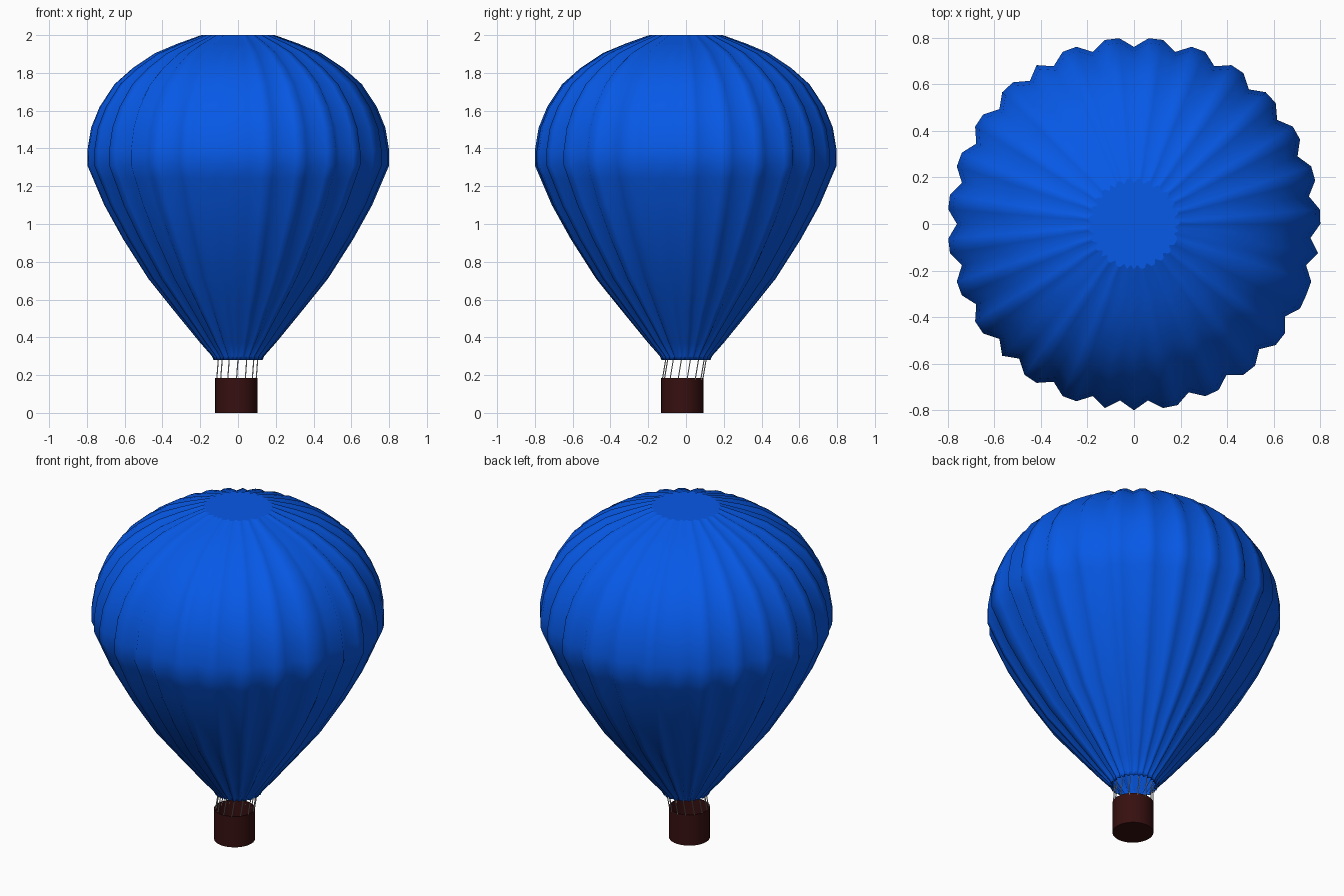
import bpy, bmesh, math
from mathutils import Vector

if "Cube" in bpy.data.objects:
    bpy.data.objects.remove(bpy.data.objects["Cube"])


def material(name, color):
    m = bpy.data.materials.new(name)
    m.diffuse_color = (*color, 1)
    m.use_nodes = True
    m.node_tree.nodes["Principled BSDF"].inputs["Base Color"].default_value = m.diffuse_color
    return m


def finish(bm, name, mat=None, angle=50):
    bmesh.ops.recalc_face_normals(bm, faces=bm.faces[:])
    me = bpy.data.meshes.new(name)
    bm.to_mesh(me)
    bm.free()
    ob = bpy.data.objects.new(name, me)
    bpy.context.collection.objects.link(ob)
    if mat:
        me.materials.append(mat)
    bpy.ops.object.select_all(action='DESELECT')
    ob.select_set(True)
    bpy.context.view_layer.objects.active = ob
    bpy.ops.object.shade_smooth_by_angle(angle=math.radians(angle), keep_sharp_edges=True)
    return ob


def skin(bm, rings):
    n = len(rings[0])
    for a, b in zip(rings, rings[1:]):
        for i in range(n):
            j = (i + 1) % n
            bm.faces.new((a[i], a[j], b[j], b[i]))


blue = material("envelope_blue", (0.002, 0.1, 0.8))
brown = material("basket_brown", (0.038, 0.005, 0.005))

# Envelope: fluted surface of revolution, open mouth, flat crown
SEG = 80
GORES = "33233333" + "332332" + "2" + "3333" + "4" + "23" + "333333"  # segments per gore, from the back
valleys, k = set(), SEG // 4
for s in GORES:
    valleys.add(k % SEG)
    k += int(s)

# radius, height, flute depth
profile = [(.13, .28, .12), (.138, .30, .12), (.20, .37, .11), (.335, .535, .085),
           (.476, .71, .07), (.61, .92, .06), (.71, 1.10, .055), (.77, 1.24, .052),
           (.80, 1.31, .05), (.80, 1.39, .05), (.78, 1.51, .05), (.735, 1.62, .052),
           (.656, 1.74, .06), (.56, 1.825, .065), (.44, 1.905, .075), (.32, 1.955, .085),
           (.195, 2.0, .1)]
bm = bmesh.new()
rings = []
for r, z, depth in profile:
    ring = []
    for i in range(SEG):
        a = math.tau * i / SEG
        rr = r * (1 - depth if i in valleys else 1)
        ring.append(bm.verts.new((rr * math.cos(a), rr * math.sin(a), z)))
    rings.append(ring)
skin(bm, rings)
crown = bm.faces.new(rings[-1])
for e in crown.edges:
    e.smooth = False
envelope = finish(bm, "envelope", blue, 120)
fabric = envelope.modifiers.new("fabric", 'SOLIDIFY')
fabric.thickness = .003

# Basket: round tub with a thin wall
CENTRE = Vector((-.009, -.02, 0))
R, H = .112, .185
bm = bmesh.new()
rings = []
for r, z in [(R, 0), (R, H), (R - .007, H), (R - .007, .01)]:
    rings.append([bm.verts.new(CENTRE + Vector((r * math.cos(math.tau * i / 32),
                                                r * math.sin(math.tau * i / 32), z)))
                  for i in range(32)])
skin(bm, rings)
bm.faces.new(rings[0])
bm.faces.new(rings[-1])
finish(bm, "basket", brown, 40)

# Ropes: slightly leaning lines from basket rim to mouth
bm = bmesh.new()
for i in range(14):
    a = math.tau * (i + .5) / 14
    d = Vector((math.cos(a), math.sin(a), 0)) * .107
    low = CENTRE + d + Vector((0, 0, H - .02))
    top = d + Vector((0, 0, .285))
    axis = top - low
    rot = axis.to_track_quat('Z', 'Y').to_matrix().to_4x4()
    rot.translation = (low + top) / 2
    bmesh.ops.create_cone(bm, cap_ends=True, segments=6, radius1=.003, radius2=.003,
                          depth=axis.length, matrix=rot)
finish(bm, "ropes")
